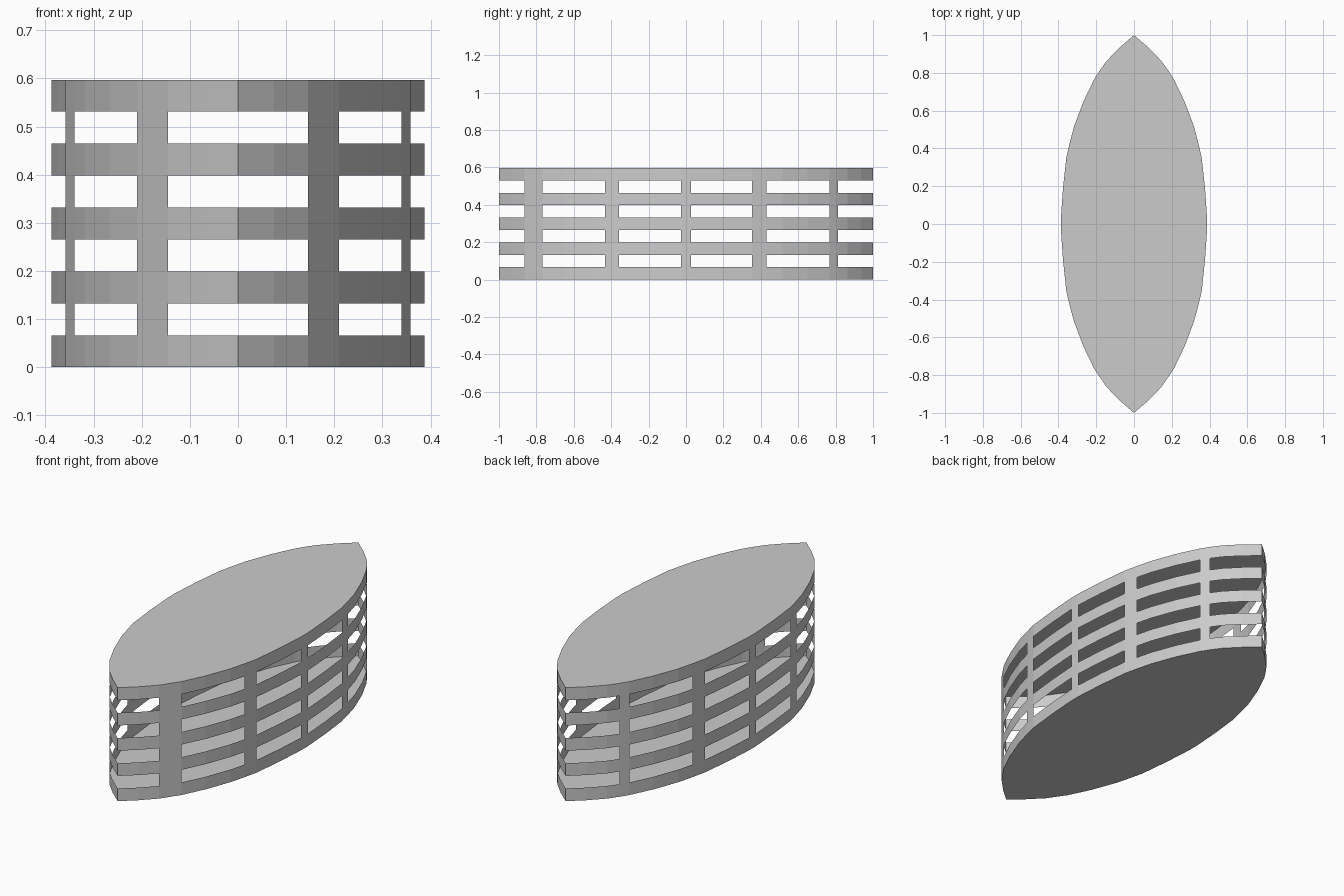
import bpy

if "Cube" in bpy.data.objects:
    bpy.data.objects.remove(bpy.data.objects["Cube"])

H = 0.597
STEP = H / 9

# Right half of the lens outline, front tip to back tip (x, y)
FRONT = [(0, -1), (0.075, -0.935), (0.145, -0.863), (0.21, -0.768), (0.267, -0.65),
         (0.318, -0.515), (0.34, -0.433), (0.358, -0.358), (0.376, -0.19), (0.387, -0.028)]
BACK = [(0.387, 0.028), (0.376, 0.19), (0.358, 0.352), (0.34, 0.43), (0.318, 0.515),
        (0.267, 0.65), (0.21, 0.768), (0.182, 0.812), (0.145, 0.863), (0.075, 0.935), (0, 1)]
RIGHT = FRONT + BACK
LEFT = [(-x, y) for x, y in RIGHT[-2:0:-1]]
LOOP = RIGHT + LEFT

# Start y of each upright; the upright fills one outline segment
UPRIGHTS = (-0.863, -0.433, -0.028, 0.352, 0.768)


def add_mesh(name, verts, faces):
    me = bpy.data.meshes.new(name)
    me.from_pydata(verts, [], faces)
    me.update()
    ob = bpy.data.objects.new(name, me)
    bpy.context.collection.objects.link(ob)
    return ob


def wall(name, segments, z0, z1):
    verts, faces = [], []
    for (ax, ay), (bx, by) in segments:
        n = len(verts)
        verts += [(ax, ay, z0), (bx, by, z0), (bx, by, z1), (ax, ay, z1)]
        faces.append((n, n + 1, n + 2, n + 3))
    return add_mesh(name, verts, faces)


# Flat floor and roof
n = len(LOOP)
add_mesh("floor", [(x, y, 0) for x, y in LOOP], [tuple(reversed(range(n)))])
add_mesh("roof", [(x, y, H) for x, y in LOOP], [tuple(range(n))])

# Five horizontal bands round the outline, uprights across the gaps between them
ring = [(LOOP[i], LOOP[(i + 1) % n]) for i in range(n)]
posts = [s for s in ring if min(s[0][1], s[1][1]) in UPRIGHTS]
for row in range(9):
    z = row * STEP
    if row % 2 == 0:
        wall(f"band_{row // 2 + 1}", ring, z, z + STEP)
    else:
        wall(f"uprights_{row // 2 + 1}", posts, z, z + STEP)
